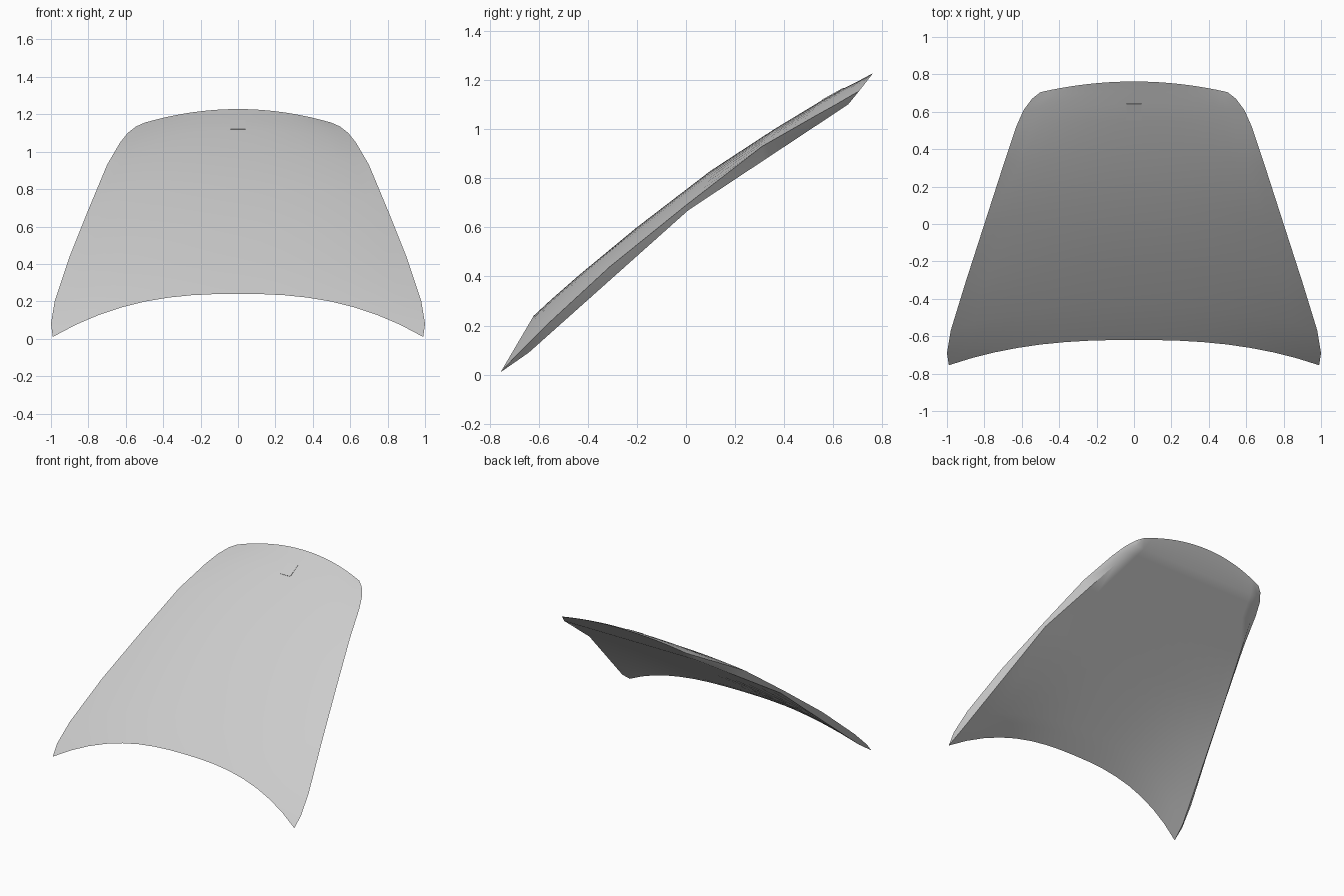
import bpy, bmesh, math
from mathutils import Vector

cube = bpy.data.objects.get("Cube")
if cube:
    bpy.data.objects.remove(cube)

COLS = 16


def make_material(name, rgb):
    mat = bpy.data.materials.new(name)
    mat.use_nodes = True
    mat.diffuse_color = (*rgb, 1)
    mat.node_tree.nodes["Principled BSDF"].inputs["Base Color"].default_value = (*rgb, 1)
    return mat


def crown_row(centre, side, power):
    """Points across the panel, falling from the centre to both side rails."""
    row = []
    for i in range(COLS + 1):
        u = 2 * i / COLS - 1
        f = abs(u) ** power
        row.append(Vector((side[0] * u,
                           centre[0] + (side[1] - centre[0]) * f,
                           centre[1] + (side[2] - centre[1]) * f)))
    return row


glass = make_material("light grey", (0.6, 0.6, 0.6))

# Side rail (x, y, z) and centre line (y, z) of the outer skin, front to back
side = [(.99, -.755, .01), (1, -.69, .08), (.98, -.57, .2), (.9, -.31, .44),
        (.8, 0, .69), (.7, .31, .93), (.63, .52, 1.05), (.59, .61, 1.1),
        (.545, .67, 1.135), (.5, .705, 1.155)]
centre = [(-.62, .24), (-.55, .305), (-.43, .41), (-.2, .6), (.1, .83),
          (.36, 1.0), (.55, 1.115), (.64, 1.165), (.71, 1.2), (.762, 1.228)]
last = len(side) - 1
outer = [crown_row(c, s, 2.5 - .5 * k / last)
         for k, (c, s) in enumerate(zip(centre, side))]

# Underside: an arched front mouth running into a flat middle and back
mouth = crown_row((-.52, .305), (.97, -.64, .09), 2.5)
middle = crown_row((.01, .67), (.785, .01, .67), 2)
back = crown_row((.66, 1.1), (.535, .66, 1.1), 2)


def blend(a, b, w):
    return [p.lerp(q, w) for p, q in zip(a, b)]


inner = [outer[0], mouth, blend(mouth, middle, .11), blend(mouth, middle, .51),
         middle, blend(middle, back, .47), blend(middle, back, .78),
         blend(middle, back, .92), back, outer[last]]

# Closed shell: outer skin, underside and narrow side walls
bm = bmesh.new()
top = [[bm.verts.new(p) for p in row] for row in outer]
low = [top[0]] + [[bm.verts.new(p) for p in row] for row in inner[1:-1]] + [top[last]]
for k in range(last):
    for i in range(COLS):
        bm.faces.new((top[k][i], top[k][i + 1], top[k + 1][i + 1], top[k + 1][i]))
        bm.faces.new((low[k][i], low[k + 1][i], low[k + 1][i + 1], low[k][i + 1]))
    for i in (0, COLS):
        ring = [top[k][i], top[k + 1][i], low[k + 1][i], low[k][i]]
        ring = list(dict.fromkeys(ring))
        bm.faces.new(ring)
bmesh.ops.recalc_face_normals(bm, faces=bm.faces)
mesh = bpy.data.meshes.new("windscreen_panel")
bm.to_mesh(mesh)
bm.free()
panel = bpy.data.objects.new("windscreen_panel", mesh)
bpy.context.collection.objects.link(panel)
mesh.materials.append(glass)
bpy.context.view_layer.objects.active = panel
panel.select_set(True)
bpy.ops.object.shade_smooth_by_angle(angle=math.radians(40))

# Small mounting plate set flush near the top of the panel
bpy.ops.mesh.primitive_cube_add(size=1, location=(0, .6, 1.141),
                                rotation=(math.radians(29), 0, 0))
plate = bpy.context.object
plate.name = "mounting_plate"
plate.scale = (.08, .1, .008)
plate.data.materials.append(glass)
